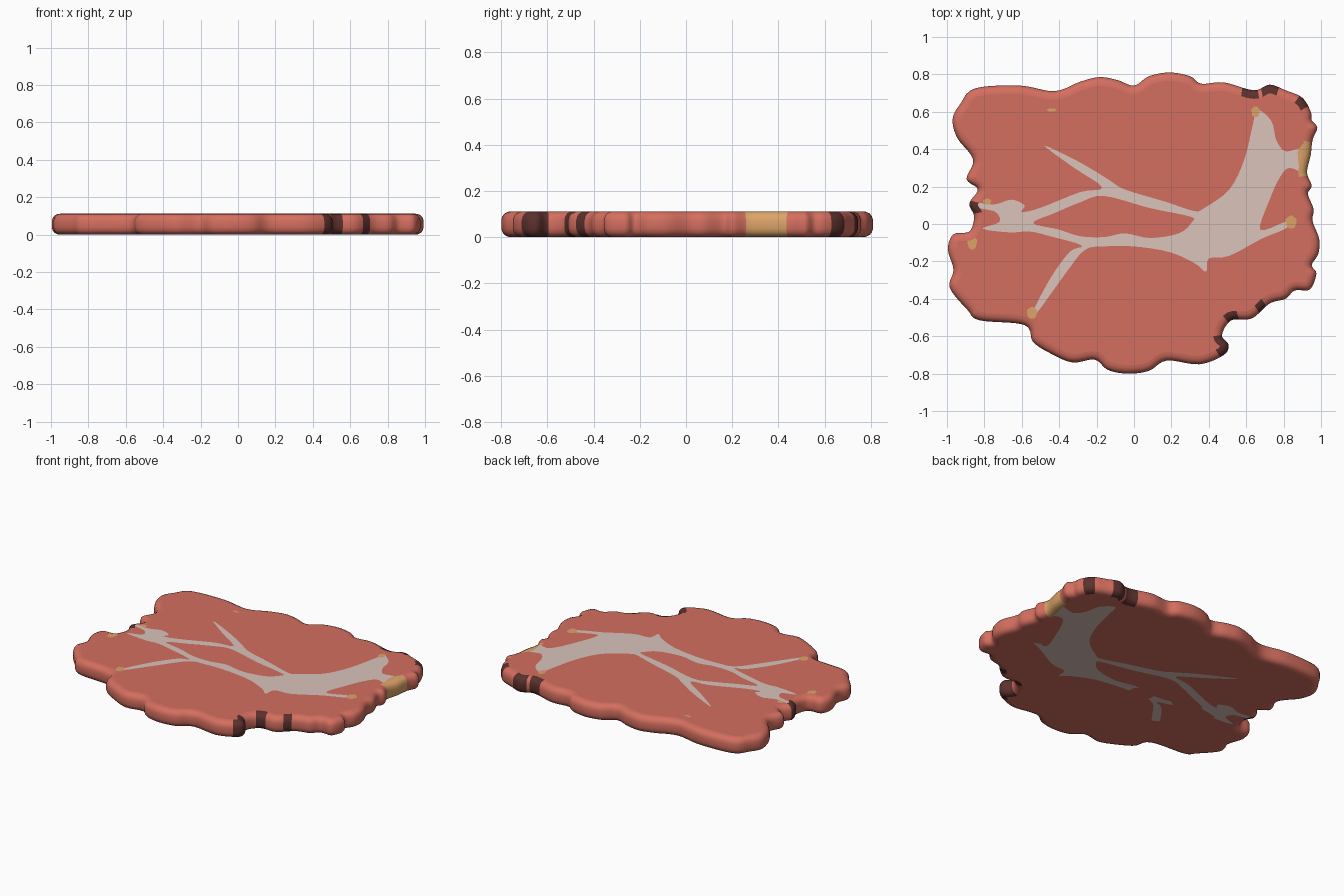
import bpy
import math
from mathutils import Vector
from mathutils.geometry import delaunay_2d_cdt

if "Cube" in bpy.data.objects:
    bpy.data.objects.remove(bpy.data.objects["Cube"])


def material(name, rgb):
    m = bpy.data.materials.new(name)
    m.diffuse_color = (*rgb, 1)
    m.use_nodes = True
    m.node_tree.nodes["Principled BSDF"].inputs["Base Color"].default_value = m.diffuse_color
    return m


MATS = [material("red meat", (0.66, 0.158, 0.115)),
        material("pale fat", (0.70, 0.55, 0.50)),
        material("tan fat", (0.72, 0.37, 0.14)),
        material("dark char", (0.105, 0.03, 0.026))]
RED, PALE, TAN, DARK = range(4)


def smooth_loop(pts, steps):
    """Closed Catmull-Rom curve, returned counter-clockwise."""
    p = [Vector(q) for q in pts]
    n, out = len(p), []
    for i in range(n):
        a, b, c, d = p[i - 1], p[i], p[(i + 1) % n], p[(i + 2) % n]
        for k in range(steps):
            t = k / steps
            out.append(0.5 * (2 * b + (c - a) * t + (2 * a - 5 * b + 4 * c - d) * t * t
                              + (3 * b - a - 3 * c + d) * t ** 3))
    area = sum(out[i - 1].cross(out[i]) for i in range(len(out)))
    return out if area > 0 else out[::-1]


def inside(pt, poly):
    hit = False
    for i in range(len(poly)):
        a, b = poly[i - 1], poly[i]
        if (a.y > pt.y) != (b.y > pt.y):
            if pt.x < (b.x - a.x) * (pt.y - a.y) / (b.y - a.y) + a.x:
                hit = not hit
    return hit


def disc(x, y, rx, ry, n=14):
    return [Vector((x + rx * math.cos(k * math.tau / n) * (1 + 0.12 * math.sin(k * 2.3)),
                    y + ry * math.sin(k * math.tau / n))) for k in range(n)]


def add_mesh(name, verts, faces, mats, smooth):
    me = bpy.data.meshes.new(name)
    me.from_pydata(verts, [], faces)
    for m in MATS:
        me.materials.append(m)
    for poly, mi in zip(me.polygons, mats):
        poly.material_index = mi
        poly.use_smooth = smooth
    me.update()
    ob = bpy.data.objects.new(name, me)
    bpy.context.collection.objects.link(ob)
    return ob


# Lumpy outline of the slab
OUTLINE = [
    (-.85, .725), (-.61, .74), (-.425, .71), (-.29, .76), (-.185, .785), (-.09, .77), (0, .74),
    (.08, .79), (.19, .81), (.30, .79), (.36, .75), (.48, .757), (.64, .715), (.725, .745),
    (.81, .715), (.90, .675), (.945, .60), (.95, .555), (.98, .515), (.955, .45), (.945, .37),
    (.925, .275), (.95, .205), (.93, .16), (.96, .08), (.955, .015), (.99, -.08), (.985, -.16),
    (.95, -.22), (.975, -.265), (.94, -.35), (.86, -.355), (.81, -.40), (.725, -.425),
    (.63, -.505), (.52, -.515), (.47, -.595), (.505, -.645), (.48, -.70), (.35, -.75),
    (.175, -.73), (.08, -.785), (-.035, -.80), (-.14, -.78), (-.21, -.725), (-.33, -.74),
    (-.45, -.69), (-.54, -.63), (-.585, -.54), (-.825, -.515), (-.89, -.46), (-.985, -.34),
    (-.965, -.245), (-.995, -.135), (-.965, -.055), (-.88, -.04), (-.855, .04), (-.88, .11),
    (-.835, .185), (-.895, .24), (-.86, .345), (-.945, .46), (-.97, .56), (-.93, .64)]

# Branching fat vein and the red island inside it
VEIN = [
    (.66, .61), (.735, .55), (.76, .45), (.805, .39), (.87, .40), (.915, .40), (.915, .28),
    (.83, .30), (.78, .25), (.725, .13), (.675, -.03), (.805, .01), (.85, .01), (.80, -.03),
    (.68, -.08), (.51, -.17), (.40, -.185), (.385, -.255), (.325, -.21), (.19, -.15), (0, -.12),
    (-.16, -.12), (-.265, -.14), (-.37, -.27), (-.515, -.47), (-.55, -.49), (-.45, -.295),
    (-.345, -.15), (-.28, -.115), (-.45, -.065), (-.56, -.04), (-.665, -.045), (-.81, -.025),
    (-.72, .01), (-.735, .06), (-.80, .08), (-.92, .10), (-.855, .115), (-.745, .105),
    (-.655, .13), (-.585, .10), (-.60, .065), (-.505, .085), (-.29, .17), (-.17, .195),
    (-.32, .30), (-.48, .42), (-.29, .33), (-.14, .24), (-.05, .185), (.165, .12), (.32, .07),
    (.375, .085), (.51, .185), (.59, .345), (.635, .53)]
ISLAND = [
    (-.54, .005), (-.42, .06), (-.29, .115), (-.16, .15), (.085, .085), (.30, .04), (.31, .01),
    (.24, -.05), (.085, -.075), (-.05, -.05), (-.16, -.07), (-.29, -.065), (-.40, -.03)]

# Rim patches: x, y, radius, colour
RIM = [(.94, .35, .088, TAN), (.50, -.655, .07, DARK), (.52, -.505, .035, DARK),
       (.68, -.445, .025, DARK), (.63, .715, .04, DARK), (.73, .74, .045, DARK),
       (.91, .665, .035, DARK), (-.87, .09, .03, DARK)]

outline = smooth_loop(OUTLINE, 5)
N = len(outline)
raw = []
for i in range(N):
    t = (outline[(i + 1) % N] - outline[i - 1]).normalized()
    raw.append(Vector((t.y, -t.x)))
normals = [sum((raw[(i + k) % N] for k in range(-3, 4)), Vector((0, 0))).normalized()
           for i in range(N)]

# Rounded rim: (inset, height) rings from bottom to top
PROFILE = [(.046, 0), (.030, .002), (.015, .009), (.005, .021), (0, .038), (0, .074),
           (.005, .091), (.015, .103), (.030, .110), (.046, .112)]
verts, faces, mats = [], [], []
for inset, z in PROFILE:
    for p, n in zip(outline, normals):
        q = p - n * inset
        verts.append((q.x, q.y, z))
for r in range(len(PROFILE) - 1):
    for i in range(N):
        j = (i + 1) % N
        faces.append((r * N + i, r * N + j, (r + 1) * N + j, (r + 1) * N + i))
        mid = (outline[i] + outline[j]) / 2
        mats.append(next((m for x, y, rad, m in RIM
                          if (mid - Vector((x, y))).length < rad), RED))
add_mesh("slab_rim", verts, faces, mats, True)

# Flat faces, cut along the vein and patch outlines; later regions win
cap = [p - n * .046 for p, n in zip(outline, normals)]
vein = [(smooth_loop(VEIN, 4), PALE), (smooth_loop(ISLAND, 4), RED)]
spots = [(disc(.65, .60, .022, .03), TAN), (disc(.91, .35, .035, .08), TAN),
         (disc(.84, .01, .03, .035), TAN), (disc(-.545, -.475, .028, .032), TAN),
         (disc(-.865, -.10, .026, .036), TAN), (disc(-.785, .12, .022, .016), TAN),
         (disc(-.44, .61, .026, .009), TAN), (disc(.485, -.65, .03, .05), DARK)]
gaps = [(disc(-.14, -.11, .08, .08), RED), (disc(-.50, -.05, .17, .05), RED),
        (disc(-.47, -.42, .13, .14), RED), (disc(.79, 0, .08, .045), RED)]


def flat_face(name, z, regions, up):
    pts, edges = [], []
    for poly in [cap] + [r[0] for r in regions]:
        s, n = len(pts), len(poly)
        pts += poly
        edges += [(s + i, s + (i + 1) % n) for i in range(n)]
    vs, _, tris, *_ = delaunay_2d_cdt(pts, edges, [], 0, 1e-5)
    out, mi = [], []
    for t in tris:
        a, b, c = (vs[k] for k in t)
        mid = (a + b + c) / 3
        if not inside(mid, cap):
            continue
        m = RED
        for poly, col in regions:
            if inside(mid, poly):
                m = col
        ccw = (b - a).cross(c - a) > 0
        out.append(tuple(t) if ccw == up else tuple(t)[::-1])
        mi.append(m)
    add_mesh(name, [(v.x, v.y, z) for v in vs], out, mi, False)


flat_face("top_face", .112, vein + spots, True)
flat_face("bottom_face", 0, vein + gaps, False)
